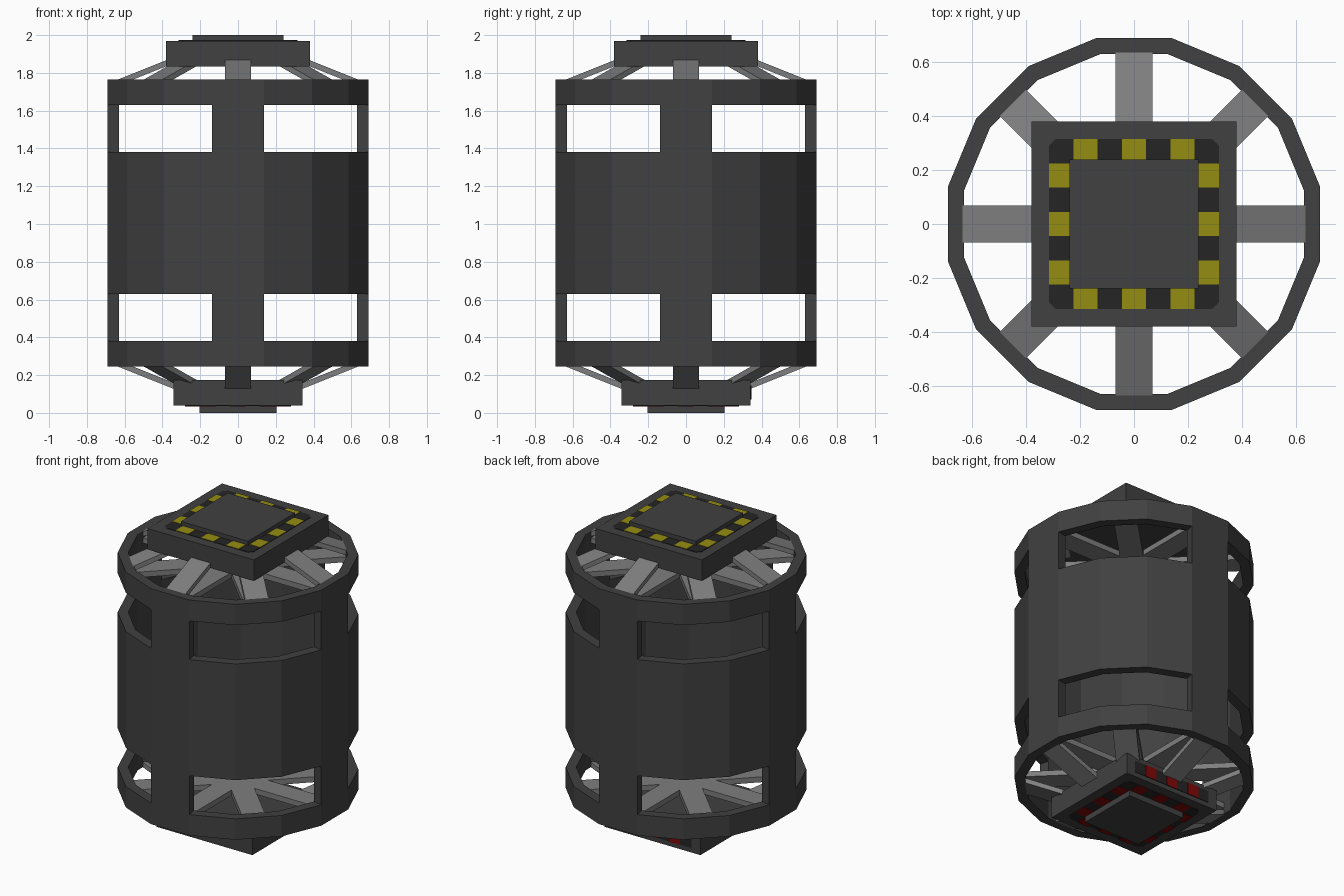
import bpy, bmesh, math
from mathutils import Matrix

if "Cube" in bpy.data.objects:
    bpy.data.objects.remove(bpy.data.objects["Cube"])


def material(name, rgb):
    m = bpy.data.materials.new(name)
    m.diffuse_color = (*rgb, 1)
    m.use_nodes = True
    m.node_tree.nodes["Principled BSDF"].inputs["Base Color"].default_value = m.diffuse_color
    return m


DARK = material("dark grey", (0.052, 0.052, 0.052))
LIGHT = material("light grey", (0.21, 0.21, 0.21))
BLACK = material("black", (0.018, 0.018, 0.018))
YELLOW = material("yellow", (0.30, 0.27, 0.006))
RED = material("red", (0.22, 0.002, 0.002))


def finish(name, bm, mat):
    bmesh.ops.remove_doubles(bm, verts=bm.verts, dist=1e-5)
    bmesh.ops.recalc_face_normals(bm, faces=bm.faces)
    me = bpy.data.meshes.new(name)
    bm.to_mesh(me)
    bm.free()
    me.materials.append(mat)
    ob = bpy.data.objects.new(name, me)
    bpy.context.collection.objects.link(ob)
    return ob


def add_box(bm, x0, x1, y0, y1, z0, z1):
    m = Matrix.Translation(((x0 + x1) / 2, (y0 + y1) / 2, (z0 + z1) / 2))
    bmesh.ops.create_cube(bm, size=1, matrix=m @ Matrix.Diagonal((x1 - x0, y1 - y0, z1 - z0, 1)))


def add_prism(bm, profile, to3d, a, b):
    """Extrude a 2D profile between depths a and b."""
    lo = [bm.verts.new(to3d(u, v, a)) for u, v in profile]
    hi = [bm.verts.new(to3d(u, v, b)) for u, v in profile]
    bm.faces.new(lo)
    bm.faces.new(hi)
    n = len(lo)
    for i in range(n):
        bm.faces.new((lo[i], lo[(i + 1) % n], hi[(i + 1) % n], hi[i]))


def slab(name, half, z0, z1, mat):
    bm = bmesh.new()
    add_box(bm, -half, half, -half, half, z0, z1)
    return finish(name, bm, mat)


# Sixteen-sided shell with two rows of window openings
N = 16
LEVELS = [0.245, 0.38, 0.63, 1.38, 1.63, 1.765]
R_OUT, R_IN = 0.704, 0.642


def solid(k, j):
    return 0 <= j < 5 and (j in (0, 2, 4) or k % 4 == 0)


def pt(r, k, z):
    a = (k - 0.5) * 2 * math.pi / N
    return (r * math.cos(a), r * math.sin(a), z)


bm = bmesh.new()


def quad(*pts):
    bm.faces.new([bm.verts.new(p) for p in pts])


for k in range(N):
    for j in range(5):
        if not solid(k, j):
            continue
        z0, z1 = LEVELS[j], LEVELS[j + 1]
        quad(pt(R_OUT, k, z0), pt(R_OUT, k + 1, z0), pt(R_OUT, k + 1, z1), pt(R_OUT, k, z1))
        quad(pt(R_IN, k, z1), pt(R_IN, k + 1, z1), pt(R_IN, k + 1, z0), pt(R_IN, k, z0))
        for dj, z in ((-1, z0), (1, z1)):
            if not solid(k, j + dj):
                quad(pt(R_OUT, k, z), pt(R_OUT, k + 1, z), pt(R_IN, k + 1, z), pt(R_IN, k, z))
        for dk, e in ((-1, k), (1, k + 1)):
            if not solid((k + dk) % N, j):
                quad(pt(R_OUT, e, z0), pt(R_OUT, e, z1), pt(R_IN, e, z1), pt(R_IN, e, z0))
finish("shell", bm, DARK)

# Struts: sloped ones up to each hub, flat ones meeting at the axis
SLOPED = [(0.635, 1.765), (0.33, 1.887), (0.33, 1.855), (0.635, 1.733)]
FLAT = [(0.635, 1.725), (0.0, 1.725), (0.0, 1.69), (0.635, 1.69)]
for end in ("top", "bottom"):
    for kind, profile in (("sloped", SLOPED), ("flat", FLAT)):
        bm = bmesh.new()
        for i in range(8):
            c, s = math.cos(i * math.pi / 4), math.sin(i * math.pi / 4)

            def place(r, z, w):
                return (r * c - w * s, r * s + w * c, z if end == "top" else 2.01 - z)
            add_prism(bm, profile, place, -0.069, 0.069)
        finish(f"{end}_{kind}_struts", bm, LIGHT)

# Square hubs with raised end plates
slab("top_hub", 0.38, 1.835, 1.97, DARK)
slab("top_plate", 0.24, 1.96, 2.0, DARK)
slab("bottom_hub", 0.342, 0.04, 0.175, DARK)
slab("bottom_plate", 0.203, 0.0, 0.05, DARK)


# Hazard border: chamfered black sheet with coloured blocks on it
def hazard(name, outer, inner, z, sign, step, mat):
    c = outer - 0.025
    octagon = [(c, outer), (outer, c), (outer, -c), (c, -outer),
               (-c, -outer), (-outer, -c), (-outer, c), (-c, outer)]
    bm = bmesh.new()
    add_prism(bm, octagon, lambda x, y, d: (x, y, d), z, z + sign * 0.003)
    finish(name + "_border", bm, BLACK)
    bm = bmesh.new()
    z0, z1 = sorted((z, z + sign * 0.005))
    for i in (-1, 0, 1):
        a, b = i * step - step / 4, i * step + step / 4
        for s in (-1, 1):
            p, q = sorted((s * inner, s * outer))
            add_box(bm, a, b, p, q, z0, z1)
            add_box(bm, p, q, a, b, z0, z1)
    finish(name + "_stripes", bm, mat)


hazard("top_hazard", 0.315, 0.24, 1.97, 1, 0.18, YELLOW)
hazard("bottom_hazard", 0.28, 0.205, 0.04, -1, 0.16, RED)

# Hazard strip on the back of the bottom hub
bm = bmesh.new()
add_box(bm, -0.28, 0.28, 0.34, 0.345, 0.07, 0.145)
finish("back_hazard_border", bm, BLACK)
bm = bmesh.new()
for i in (-1, 0, 1):
    add_box(bm, i * 0.16 - 0.04, i * 0.16 + 0.04, 0.34, 0.347, 0.07, 0.145)
finish("back_hazard_stripes", bm, RED)
